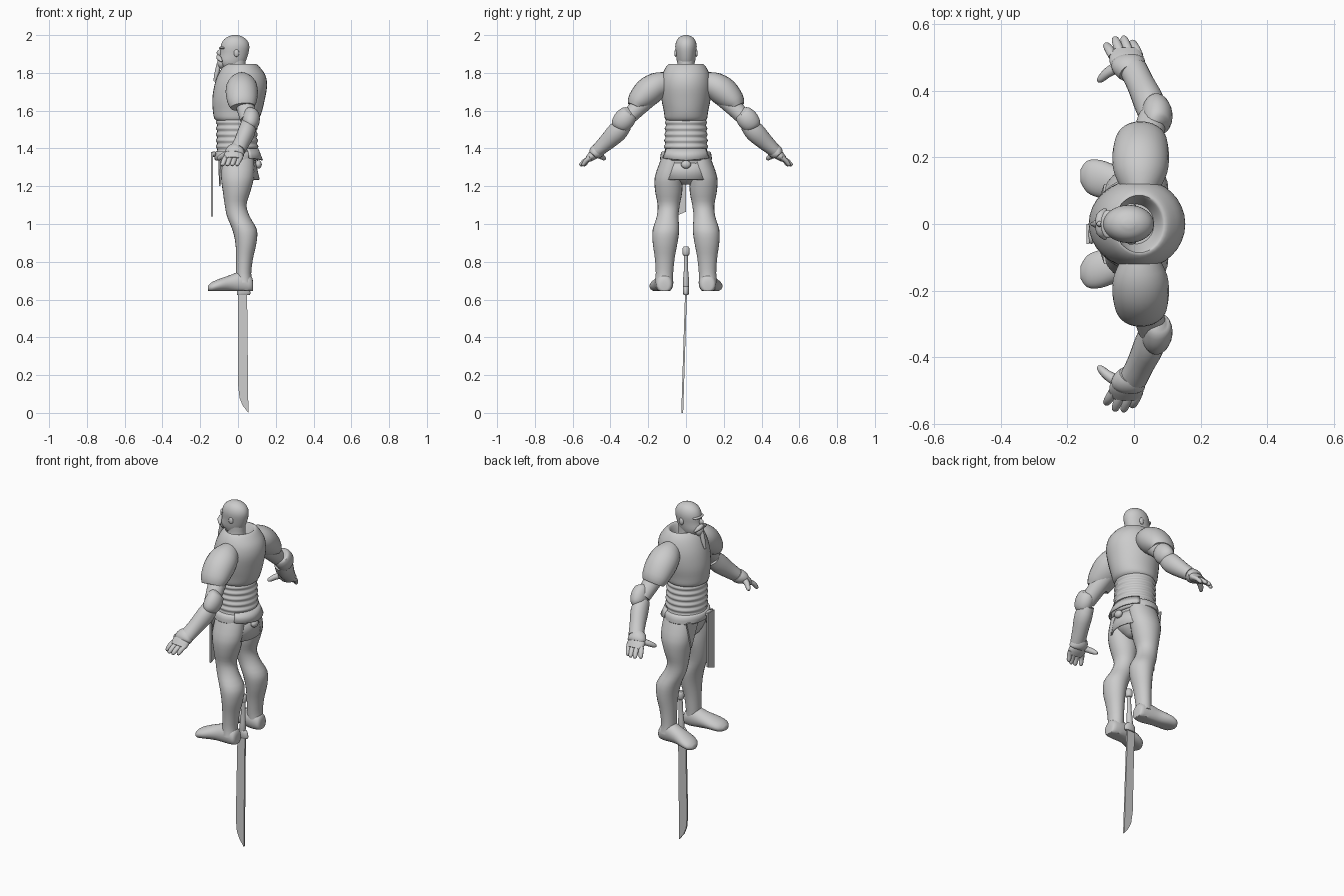
import bpy, bmesh
from math import sin, cos, pi, radians
from mathutils import Vector

cube = bpy.data.objects.get("Cube")
if cube:
    bpy.data.objects.remove(cube)

grey = bpy.data.materials.new("plain_grey")
grey.use_nodes = True
COLOUR = (.6, .6, .6, 1)
grey.diffuse_color = COLOUR
grey.node_tree.nodes["Principled BSDF"].inputs["Base Color"].default_value = COLOUR


def finish(name, bm, angle=42):
    bmesh.ops.recalc_face_normals(bm, faces=bm.faces)
    mesh = bpy.data.meshes.new(name)
    bm.to_mesh(mesh)
    bm.free()
    mesh.materials.append(grey)
    obj = bpy.data.objects.new(name, mesh)
    bpy.context.collection.objects.link(obj)
    bpy.ops.object.select_all(action='DESELECT')
    obj.select_set(True)
    bpy.context.view_layer.objects.active = obj
    bpy.ops.object.shade_smooth_by_angle(angle=radians(angle))
    return obj


def smooth_rows(rows, steps):
    """Catmull-Rom interpolation between the given cross-sections."""
    out = []
    last = len(rows) - 1
    for i in range(last):
        a, b, c, d = (rows[min(max(i + k, 0), last)] for k in (-1, 0, 1, 2))
        for s in range(steps):
            t = s / steps
            out.append([q + t / 2 * (r - p + t * (2 * p - 5 * q + 4 * r - w
                        + t * (3 * (q - r) + w - p)))
                        for p, q, r, w in zip(a, b, c, d)])
    return out + [list(rows[-1])]


def loft(name, rows, ref=(1, 0, 0), normal=None, sides=24, steps=3, floor=None):
    """Skin ellipses given as x, y, z, radius along ref, radius across."""
    rows = smooth_rows(rows, steps)
    centres = [Vector(r[:3]) for r in rows]
    bm = bmesh.new()
    rings = []
    for i, row in enumerate(rows):
        ahead = centres[min(i + 1, len(rows) - 1)] - centres[max(i - 1, 0)]
        t = Vector(normal) if normal else ahead.normalized()
        u = Vector(ref)
        u = (u - t * u.dot(t)).normalized()
        v = t.cross(u)
        ring = []
        for k in range(sides):
            a = 2 * pi * k / sides
            p = centres[i] + u * cos(a) * max(row[3], .001) + v * sin(a) * max(row[4], .001)
            if floor is not None:
                p.z = max(p.z, floor)
            ring.append(bm.verts.new(p))
        rings.append(ring)
    for low, high in zip(rings, rings[1:]):
        for k in range(sides):
            n = (k + 1) % sides
            bm.faces.new((low[k], low[n], high[n], high[k]))
    bm.faces.new(rings[0])
    bm.faces.new(rings[-1])
    return finish(name, bm)


def mirrored(rows, side):
    return [(r[0], r[1] * side, *r[2:]) for r in rows]


def pair(name, rows, **options):
    for label, side in (("right", 1), ("left", -1)):
        loft(label + "_" + name, mirrored(rows, side), **options)


def sections(rows):
    """Level sections z, x0, x1, y0, y1 turned into loft rows."""
    return [((a + b) / 2, (c + d) / 2, z, (b - a) / 2, (d - c) / 2)
            for z, a, b, c, d in rows]


def body(name, rows, **options):
    return loft(name, sections([(z, a, b, -h, h) for z, a, b, h in rows]),
                normal=(0, 0, 1), sides=32, **options)


def blob(name, centre, size):
    bm = bmesh.new()
    bmesh.ops.create_uvsphere(bm, u_segments=20, v_segments=12, radius=1)
    for v in bm.verts:
        v.co = Vector(p * s + c for p, s, c in zip(v.co, size, centre))
    return finish(name, bm)


def plate(name, points, offset):
    """Flat outline of 3D points, thickened by the offset vector."""
    bm = bmesh.new()
    face = bm.faces.new([bm.verts.new(p) for p in points])
    grown = bmesh.ops.extrude_face_region(bm, geom=[face])["geom"]
    moved = [g for g in grown if isinstance(g, bmesh.types.BMVert)]
    bmesh.ops.translate(bm, verts=moved, vec=offset)
    return finish(name, bm, 25)


def skirt(name, spread, top, bottom, dip=0):
    """Curved sheet behind the hips; top and bottom are z, x and y radius."""
    bm = bmesh.new()
    count = 16
    grid = []
    for k in range(count + 1):
        f = 2 * k / count - 1
        a = radians(spread) * f
        drop = dip * (1 - abs(f))
        grid.append([bm.verts.new((x * cos(a), y * sin(a), z - d))
                     for (z, x, y), d in ((top, 0), (bottom, drop))])
    for a, b in zip(grid, grid[1:]):
        bm.faces.new((a[0], b[0], b[1], a[1]))
    obj = finish(name, bm)
    obj.modifiers.new("thickness", 'SOLIDIFY').thickness = .008


# Head, face and beard
body("head", [(1.83, -.08, .02, .038), (1.86, -.1, .04, .048), (1.9, -.094, .054, .053),
              (1.94, -.092, .06, .057), (1.97, -.08, .05, .05),
              (1.99, -.057, .027, .034), (2, -.03, 0, .01)])
body("neck", [(1.76, -.07, .05, .06), (1.82, -.06, .04, .045), (1.88, -.06, .04, .045)])
blob("nose", (-.097, 0, 1.906), (.016, .01, .017))
blob("brow", (-.078, 0, 1.932), (.022, .042, .009))
blob("chin_beard", (-.088, 0, 1.853), (.022, .028, .03))
loft("beard_braid", [(-.1, 0, 1.85, .012, .012), (-.112, 0, 1.8, .012, .012),
                     (-.125, 0, 1.755, .006, .006)], sides=12)
for label, side in (("right", 1), ("left", -1)):
    blob(label + "_ear", (-.008, .054 * side, 1.905), (.014, .008, .02))
pair("moustache", [(-.105, 0, 1.886, .01, .012), (-.1, .025, 1.878, .013, .012),
                   (-.085, .045, 1.86, .005, .004)], sides=12)

# Breastplate with a folded collar, ribbed waist and belt
body("breastplate", [(1.545, -.11, .095, .1), (1.56, -.126, .112, .112), (1.6, -.133, .128, .118),
                     (1.66, -.136, .142, .13), (1.73, -.126, .154, .135),
                     (1.785, -.108, .146, .127), (1.825, -.085, .12, .11),
                     (1.847, -.06, .095, .09), (1.835, -.06, .08, .08), (1.79, -.05, .06, .06)])
ribs = []
for i in range(13):
    groove = .007 * (i % 2)
    ribs.append((1.57 - i * .016, -.117 + groove, .1 + i * .0008 - groove, .111 - groove + i * .0006))
body("ribbed_waist", ribs)
body("belt", [(1.335, -.112, .1, .125), (1.342, -.124, .11, .137),
              (1.378, -.124, .112, .132), (1.385, -.112, .1, .12)], steps=2)
body("pelvis", [(1.21, -.03, .03, .03), (1.25, -.075, .075, .08),
                (1.3, -.095, .09, .132), (1.36, -.108, .1, .128)])

# Hip cloth and hanging front plate
skirt("upper_back_flap", 62, (1.4, .108, .12), (1.35, .132, .14), .012)
skirt("lower_back_flap", 72, (1.35, .088, .128), (1.235, .115, .136))
blob("back_knot", (.108, 0, 1.315), (.018, .026, .022))
for label, side in (("right", 1), ("left", -1)):
    plate(label + "_hip_cloth", [(-.105, .03 * side, 1.35), (-.09, .12 * side, 1.35),
                                 (-.1, .09 * side, 1.2)], (.008, 0, 0))
plate("front_plate", [(-.142, 0, 1.38), (-.142, -.06, 1.38),
                      (-.142, -.06, 1.04), (-.142, 0, 1.065)], (.009, 0, 0))
blob("plate_hook", (-.128, -.03, 1.37), (.012, .03, .015))

# Legs and boots
pair("leg", sections([(1.35, -.085, .085, .01, .13), (1.25, -.09, .085, .018, .165),
                      (1.17, -.08, .065, .02, .163), (1.1, -.07, .045, .033, .15),
                      (1.04, -.058, .062, .04, .155), (.97, -.03, .1, .036, .176),
                      (.9, -.014, .098, .045, .176), (.82, -.01, .08, .06, .165),
                      (.74, -.01, .07, .068, .16), (.69, -.01, .075, .07, .165)]),
     normal=(0, 0, 1))
pair("boot", [(.08, .115, .67, .02, .02), (.07, .115, .68, .04, .045),
              (.02, .115, .69, .048, .06), (-.04, .122, .685, .05, .045),
              (-.1, .135, .675, .057, .034), (-.14, .142, .665, .048, .026),
              (-.16, .145, .66, .02, .012)],
     ref=(0, 1, 0), normal=(1, 0, 0), floor=.645)

# Arms: pauldron, upper arm, elbow guard and bracer
pair("pauldron", [(.02, .1, 1.745, .055, .06), (.02, .155, 1.73, .08, .072),
                  (.02, .205, 1.695, .085, .076), (.022, .25, 1.65, .078, .062),
                  (.025, .268, 1.62, .065, .045)])
pair("upper_arm", [(.02, .18, 1.69, .05, .055), (.04, .255, 1.615, .048, .046),
                   (.055, .32, 1.55, .042, .04)])
pair("elbow_guard", [(.075, .29, 1.6, .02, .02), (.07, .3, 1.588, .038, .045),
                     (.07, .325, 1.555, .046, .056), (.065, .35, 1.525, .04, .05),
                     (.06, .36, 1.51, .025, .035)])
pair("bracer", [(.055, .325, 1.53, .04, .043), (.045, .365, 1.487, .046, .053),
                (.02, .42, 1.433, .042, .044), (-.002, .465, 1.392, .042, .036)])
pair("glove_cuff", [(-.006, .455, 1.4, .04, .035), (-.012, .466, 1.389, .048, .039),
                    (-.018, .482, 1.376, .052, .036), (-.02, .49, 1.368, .044, .028)], steps=2)

# Hands
pair("palm", [(-.012, .47, 1.385, .04, .028), (-.022, .493, 1.364, .052, .026),
              (-.025, .52, 1.342, .045, .017)])
for i, finger in enumerate(("index", "middle", "ring", "little")):
    x = -.064 + .026 * i
    reach = (.542, .56, .562, .55)[i]
    pair(finger + "_finger", [(x, .505, 1.352, .014, .013),
                              (x - .01, (reach + .505) / 2, 1.336, .014, .012),
                              (x - .018, reach - .006, 1.315, .011, .01),
                              (x - .019, reach, 1.309, .005, .005)], sides=12)
pair("thumb", [(-.045, .475, 1.375, .016, .018), (-.078, .455, 1.362, .016, .015),
               (-.1, .435, 1.348, .012, .011), (-.107, .428, 1.343, .005, .005)],
     ref=(0, 0, 1), sides=12)

# Sword standing point down between the legs
outline = [(.048, .635), (0, .635), (0, .15), (.008, .08), (.024, .04), (.055, 0)]
plate("sword_blade", [(x, -.005 - .02 * (1 - z / .635), z) for x, z in outline], (0, .01, 0))
body("sword_guard", [(.625, -.004, .062, .012), (.635, -.006, .066, .016),
                     (.66, -.002, .06, .017), (.67, .008, .05, .014)], steps=2)
body("sword_grip", [(.66, .012, .046, .015), (.7, .014, .048, .016),
                    (.76, .02, .046, .011), (.84, .024, .046, .01)])
body("sword_pommel", [(.832, .022, .048, .012), (.842, .016, .054, .019),
                      (.868, .016, .054, .019), (.88, .022, .048, .012)], steps=2)
